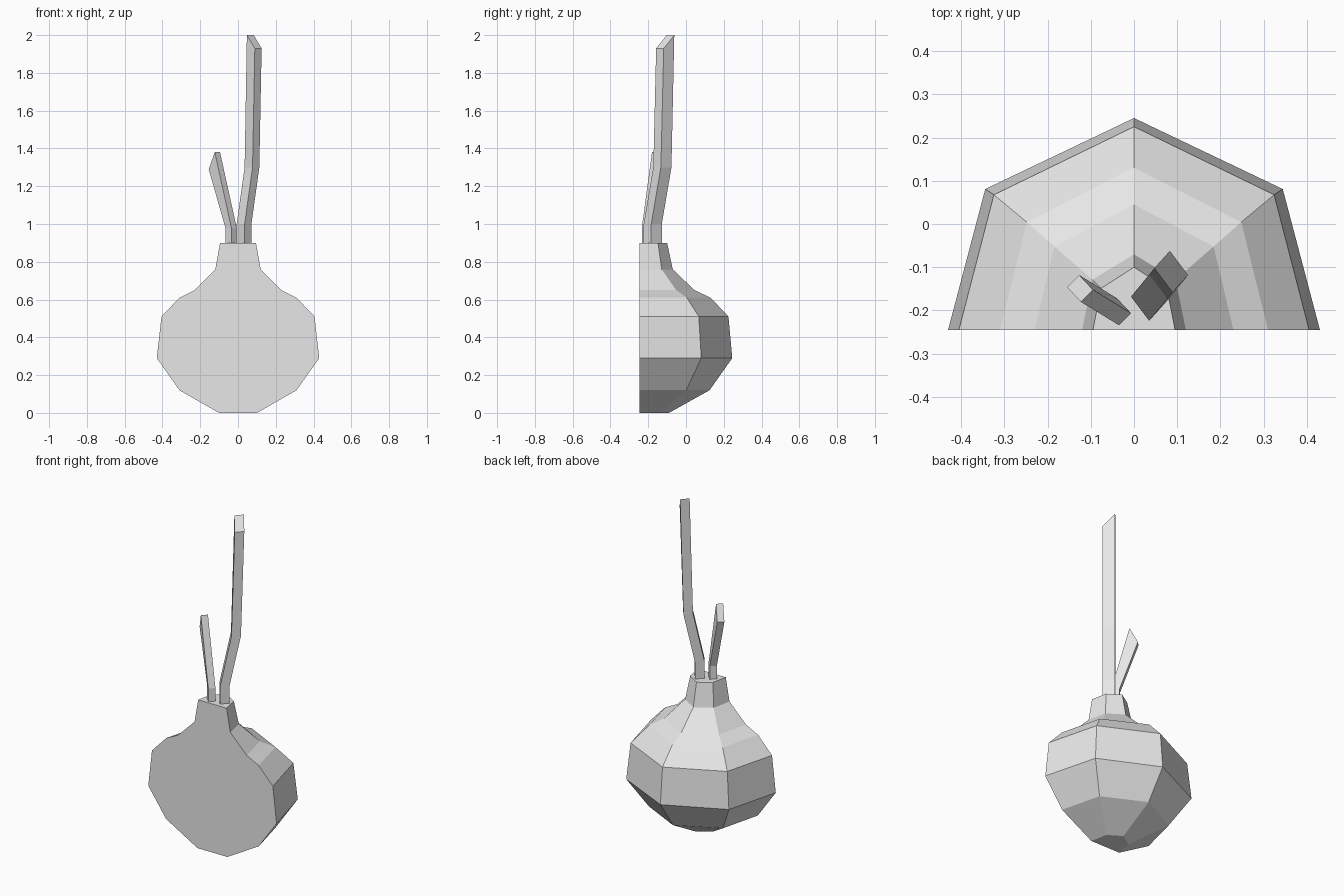
import bpy
import bmesh
from mathutils import Vector

if "Cube" in bpy.data.objects:
    bpy.data.objects.remove(bpy.data.objects["Cube"])

grey = bpy.data.materials.new("pale_grey")
grey.use_nodes = True
grey.diffuse_color = (0.8, 0.8, 0.8, 1)
grey.node_tree.nodes["Principled BSDF"].inputs["Base Color"].default_value = (0.8, 0.8, 0.8, 1)


def loft(name, rings):
    """Skin a stack of equal closed rings and cap both ends, flat shaded."""
    bm = bmesh.new()
    loops = [[bm.verts.new(p) for p in ring] for ring in rings]
    for low, high in zip(loops, loops[1:]):
        for i in range(len(low)):
            j = (i + 1) % len(low)
            bm.faces.new((low[i], low[j], high[j], high[i]))
    bm.faces.new(loops[0][::-1])
    bm.faces.new(loops[-1])
    bmesh.ops.recalc_face_normals(bm, faces=bm.faces)
    mesh = bpy.data.meshes.new(name)
    bm.to_mesh(mesh)
    bm.free()
    mesh.materials.append(grey)
    obj = bpy.data.objects.new(name, mesh)
    bpy.context.collection.objects.link(obj)
    return obj


# Halved bulb: (half width, depth behind the flat cut, height)
CUT = -0.245
profile = [(0.10, 0.155, 0), (0.31, 0.37, 0.12), (0.43, 0.49, 0.29),
           (0.405, 0.47, 0.51), (0.31, 0.375, 0.61), (0.23, 0.29, 0.65),
           (0.12, 0.175, 0.76), (0.095, 0.145, 0.90)]
half_ring = [(1, 0), (0.8, 0.665), (0, 1), (-0.8, 0.665), (-1, 0)]
loft("bulb", [[(u * w, CUT + v * d, z) for u, v in half_ring]
              for w, d, z in profile])


# Sprouts: square stalks that bend, each ending in a slanted cut
def sprout(name, corner, side_a, side_b, path, tip_drops):
    a, b = Vector(side_a), Vector(side_b)
    section = [Vector((0, 0, 0)), a, a + b, b]
    rings = [[Vector(corner) + Vector(p) + s for s in section] for p in path]
    for point, drop in zip(rings[-1], tip_drops):
        point.z -= drop
    loft(name, rings)


sprout("tall_sprout", (-0.007, -0.168, 0), (0.036, 0.04, 0), (0.042, -0.056, 0),
       [(0, 0, 0.89), (0, 0, 1.0), (0.042, 0.051, 1.3), (0.054, 0.066, 2.0)],
       (0, 0, 0.07, 0.07))
sprout("short_sprout", (-0.067, -0.2, 0), (0.028, 0.028, 0), (0.032, -0.034, 0),
       [(0, 0, 0.89), (0, 0, 0.98), (-0.088, 0.054, 1.38)],
       (0.09, 0.09, 0, 0))
